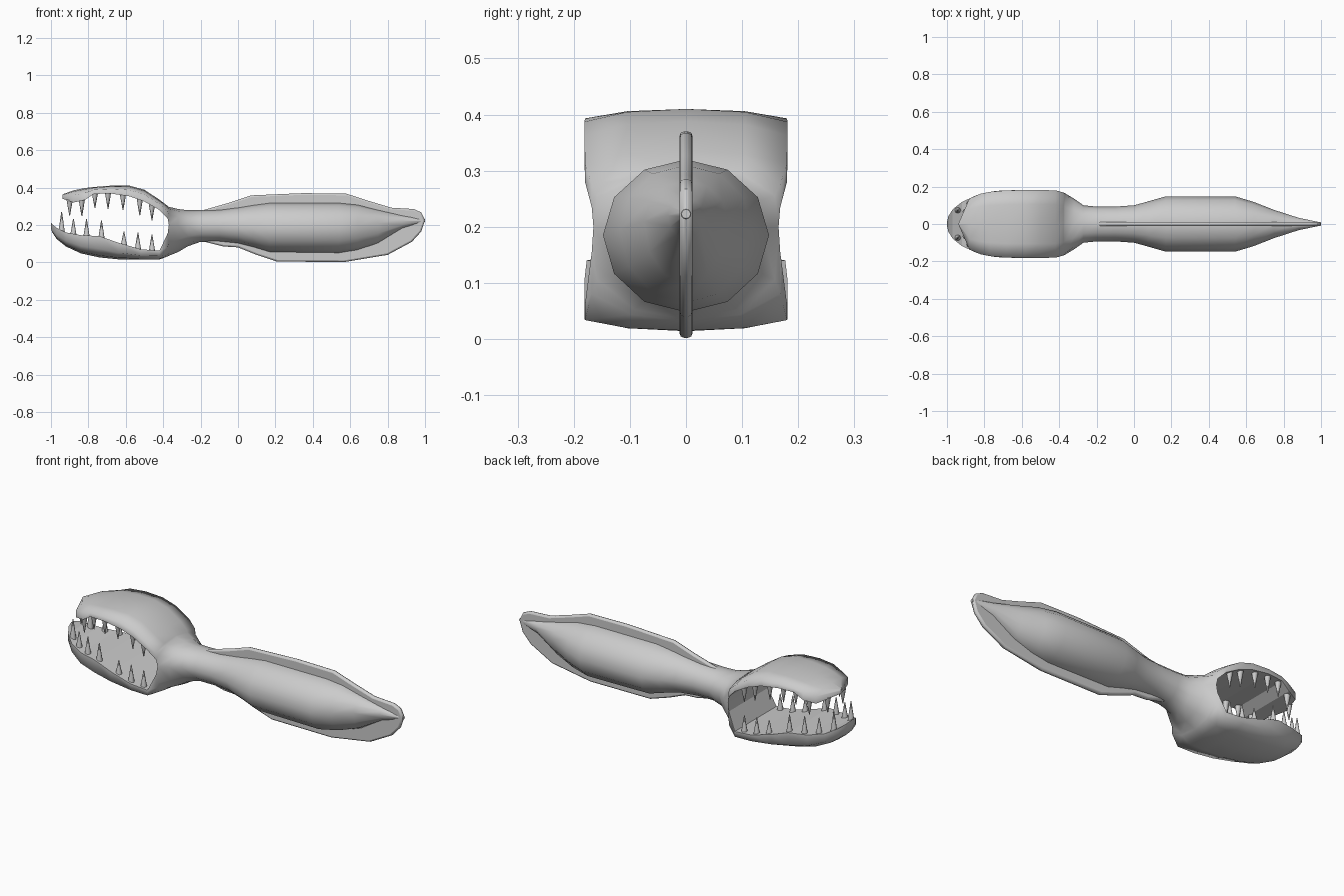
import bpy, bmesh, math
from mathutils import Vector, Matrix

if "Cube" in bpy.data.objects:
    bpy.data.objects.remove(bpy.data.objects["Cube"])


def finish(bm, name):
    me = bpy.data.meshes.new(name)
    bm.to_mesh(me)
    bm.free()
    ob = bpy.data.objects.new(name, me)
    bpy.context.collection.objects.link(ob)
    return ob


def half_ring(bm, x, w, edge, crown, box):
    """Seven points from +y to -y over the crown; box blends round to boxy."""
    ys = [1, .866 + .134 * box, .5 + .08 * box, 0]
    zs = [0, .5 + .1 * box, .866 + .04 * box, 1]
    pts = [(w * a, edge + (crown - edge) * b) for a, b in zip(ys, zs)]
    pts += [(-y, z) for y, z in pts[2::-1]]
    return [bm.verts.new((x, y, z)) for y, z in pts]


# trunk rings: x, half width, mid z, top z, bottom z, boxiness
TRUNK = [
    (1.0, .008, .223, .231, .215, 0), (.88, .033, .22, .252, .18, 0),
    (.75, .075, .21, .282, .10, 0), (.64, .118, .195, .31, .064, 0),
    (.54, .148, .185, .32, .048, 0), (.17, .148, .185, .32, .053, 0),
    (.08, .122, .187, .308, .08, 0), (0, .1, .19, .295, .10, 0),
    (-.1, .093, .195, .282, .11, 0), (-.2, .093, .195, .279, .11, 0),
    (-.27, .1, .195, .279, .085, 0), (-.32, .135, .197, .285, .055, .3),
    (-.37, .165, .2, .297, .035, .7)]
# jaw rings: x, half width, lip z, crown z
UPPER = [
    (-.376, .168, .235, .302), (-.42, .18, .28, .335), (-.5, .181, .325, .388),
    (-.58, .181, .353, .41), (-.68, .18, .368, .41), (-.77, .172, .366, .403),
    (-.82, .162, .333, .397), (-.88, .137, .32, .385), (-.937, .006, .34, .364)]
LOWER = [
    (-.376, .168, .155, .032), (-.42, .18, .062, .015), (-.52, .181, .07, .014),
    (-.64, .181, .105, .016), (-.74, .177, .14, .026), (-.84, .155, .145, .048),
    (-.92, .118, .16, .085), (-.97, .078, .185, .125), (-.993, .04, .203, .16),
    (-1.0, .008, .212, .18)]

# body and both jaws as one welded skin
bm = bmesh.new()
for side, jaw in ((3, UPPER), (4, LOWER)):
    rings = [half_ring(bm, r[0], r[1], r[2], r[side], r[5]) for r in TRUNK]
    n = len(rings)
    rings += [half_ring(bm, *r, 1) for r in jaw]
    for i, (a, b) in enumerate(zip(rings, rings[1:])):
        for j in range(6):
            bm.faces.new((a[j], a[j + 1], b[j + 1], b[j])).smooth = True
        if i >= n - 1:      # flat mouth lining
            bm.faces.new((a[6], a[0], b[0], b[6]))
    bm.faces.new(rings[0])
    bm.faces.new(rings[-1])
bmesh.ops.remove_doubles(bm, verts=bm.verts, dist=.0005)
bmesh.ops.recalc_face_normals(bm, faces=bm.faces)
finish(bm, "body_and_jaws")

# thin fin running over the back, round the tail and under the belly
FIN = [(-.2, .275), (-.05, .318), (.07, .358), (.35, .37), (.58, .367), (.7, .328),
       (.82, .292), (.94, .285), (.98, .267), (1, .225), (.98, .165), (.93, .11),
       (.8, .04), (.57, .002), (.21, .004), (.1, .04), (0, .08), (-.08, .085), (-.2, .115)]
bm = bmesh.new()
face = bm.faces.new([bm.verts.new((x, -.012, z)) for x, z in FIN])
out = bmesh.ops.extrude_face_region(bm, geom=[face])
bmesh.ops.translate(bm, vec=(0, .024, 0),
                    verts=[g for g in out["geom"] if isinstance(g, bmesh.types.BMVert)])
bmesh.ops.recalc_face_normals(bm, faces=bm.faces)
fin = finish(bm, "fin")
bev = fin.modifiers.new("round_edge", "BEVEL")
bev.width, bev.segments, bev.limit_method = .009, 2, "ANGLE"
bev.angle_limit = math.radians(60)
bpy.context.view_layer.objects.active = fin
fin.select_set(True)
bpy.ops.object.shade_smooth_by_angle(angle=math.radians(40))


# teeth
def lip(jaw, x):
    """Half width and lip height of a jaw at x."""
    for a, b in zip(jaw, jaw[1:]):
        if b[0] <= x <= a[0]:
            t = (x - a[0]) / (b[0] - a[0])
            return a[1] + t * (b[1] - a[1]), a[2] + t * (b[2] - a[2])
    return jaw[-1][1:3]


def teeth(name, jaw, row, up):
    bm = bmesh.new()
    for x, tip in row:
        w, z = lip(jaw, x)
        base = z - up * .008
        h = abs(tip - base)
        for s in (-1, 1):
            m = Matrix.Translation((x, s * max(w - .026, .03), (base + tip) / 2))
            if up < 0:
                m = m @ Matrix.Rotation(math.pi, 4, 'X')
            bmesh.ops.create_cone(bm, cap_ends=True, segments=8, radius1=.017,
                                  radius2=.002, depth=h, matrix=m)
    for f in bm.faces:
        f.smooth = len(f.verts) == 4
    finish(bm, name)


teeth("upper_teeth", UPPER, [(-.9, .25), (-.835, .247), (-.765, .29), (-.695, .285),
                             (-.615, .28), (-.525, .25), (-.46, .225)], 1 * -1)
teeth("lower_teeth", LOWER, [(-.943, .27), (-.88, .233), (-.81, .232), (-.73, .225),
                             (-.61, .165), (-.535, .16), (-.46, .15)], 1)
